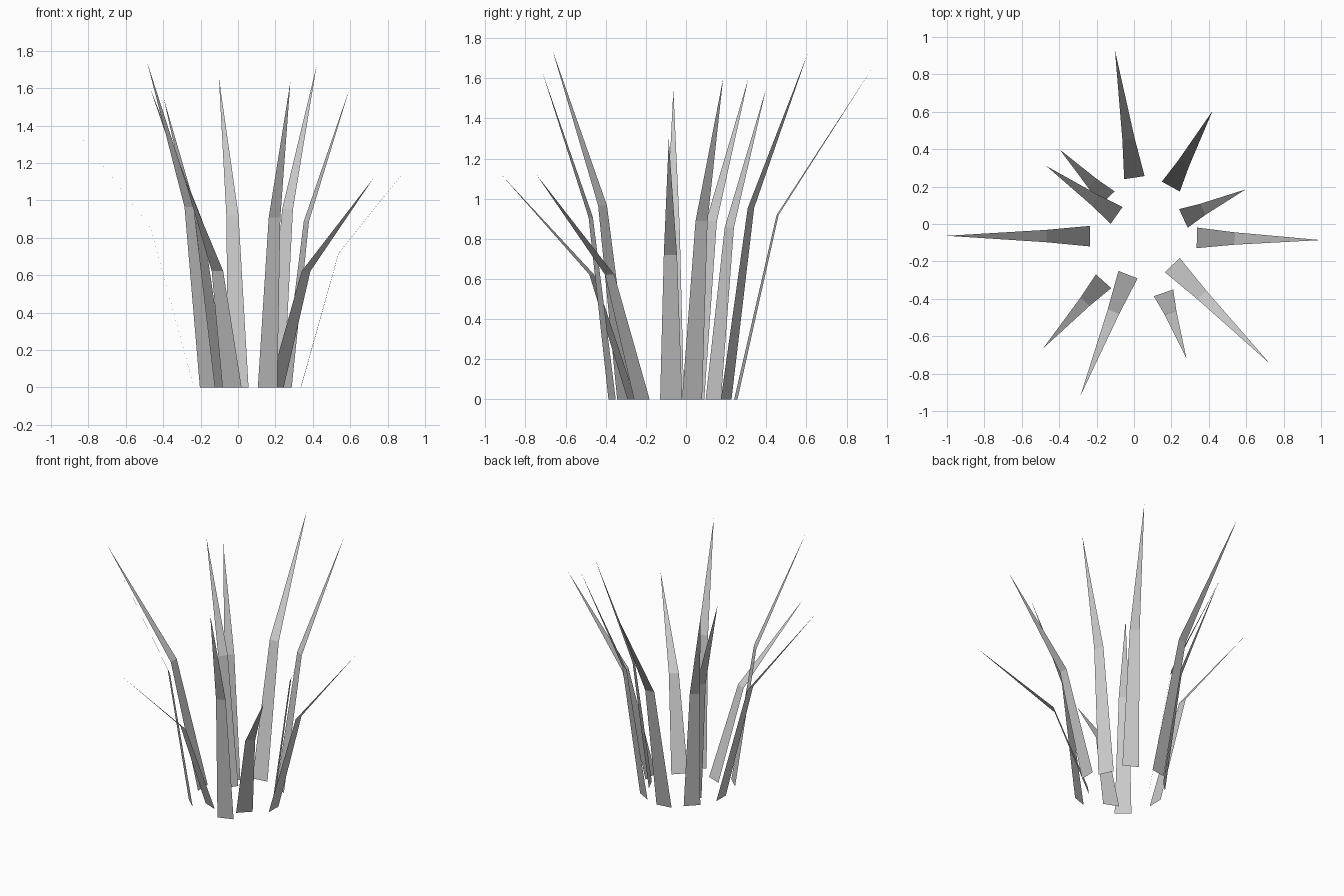
import bpy
from mathutils import Vector

if "Cube" in bpy.data.objects:
    bpy.data.objects.remove(bpy.data.objects["Cube"])

BASE_WIDTH = 0.11
BEND_WIDTH = 0.066

# Each blade: base centre x, y and tip x, y, z
BLADES = [
    (0.002, 0.248, -0.102, 0.93, 1.655),
    (0.197, 0.20, 0.42, 0.605, 1.72),
    (0.264, 0.03, 0.597, 0.185, 1.60),
    (0.336, -0.074, 1.0, -0.086, 1.295),
    (0.205, -0.22, 0.725, -0.745, 1.12),
    (0.158, -0.368, 0.28, -0.717, 1.635),
    (-0.032, -0.271, -0.287, -0.92, 1.12),
    (-0.163, -0.306, -0.486, -0.665, 1.74),
    (-0.235, -0.065, -1.0, -0.063, 1.545),
    (-0.093, 0.046, -0.47, 0.311, 1.60),
    (-0.143, 0.136, -0.397, 0.398, 1.545),
]


def grass_blade(name, bx, by, tx, ty, tz):
    """Flat blade: tapering lower quad, bent outwards to a pointed tip."""
    base, tip = Vector((bx, by, 0)), Vector((tx, ty, tz))
    side = Vector((by - ty, tx - bx, 0)).normalized()
    bend = base + (tip - base) * 0.305
    bend.z = tz * 0.555
    verts = [base + side * BASE_WIDTH / 2, base - side * BASE_WIDTH / 2,
             bend - side * BEND_WIDTH / 2, bend + side * BEND_WIDTH / 2, tip]
    mesh = bpy.data.meshes.new(name)
    mesh.from_pydata(verts, [], [(0, 3, 2, 1), (3, 4, 2)])
    mesh.update()
    obj = bpy.data.objects.new(name, mesh)
    bpy.context.collection.objects.link(obj)


# Ring of blades forming the tuft
for i, blade in enumerate(BLADES, 1):
    grass_blade(f"grass_blade_{i}", *blade)
